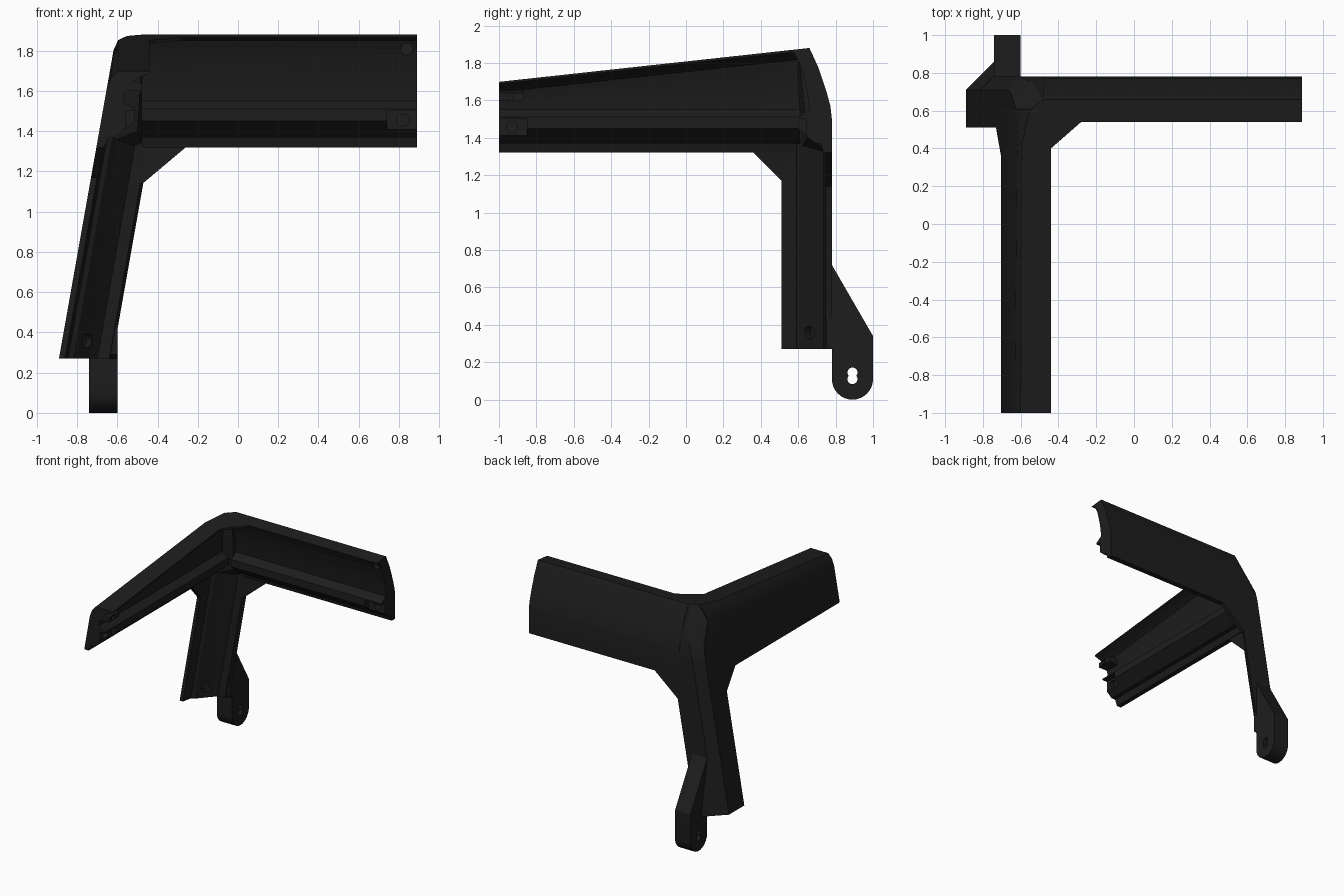
import bpy, bmesh, math
from mathutils import Vector

if "Cube" in bpy.data.objects:
    bpy.data.objects.remove(bpy.data.objects["Cube"])

mat = bpy.data.materials.new("charcoal plastic")
mat.diffuse_color = (0.0125, 0.0125, 0.0125, 1)
mat.use_nodes = True
mat.node_tree.nodes["Principled BSDF"].inputs["Base Color"].default_value = mat.diffuse_color


def volume(me):
    bm = bmesh.new()
    bm.from_mesh(me)
    v = bm.calc_volume(signed=True)
    bm.free()
    return v


def finish(name, bm):
    bmesh.ops.recalc_face_normals(bm, faces=bm.faces[:])
    if bm.calc_volume(signed=True) < 0:
        bmesh.ops.reverse_faces(bm, faces=bm.faces[:])
    me = bpy.data.meshes.new(name)
    bm.to_mesh(me)
    bm.free()
    me.materials.append(mat)
    ob = bpy.data.objects.new(name, me)
    bpy.context.collection.objects.link(ob)
    return ob


def loft(name, *rings):
    """Solid through matching rings."""
    bm = bmesh.new()
    rows = [[bm.verts.new(p) for p in r] for r in rings]
    n = len(rows[0])
    for a, b in zip(rows, rows[1:]):
        for i in range(n):
            j = (i + 1) % n
            bm.faces.new((a[i], a[j], b[j], b[i]))
    caps = [bm.faces.new(rows[0][::-1]), bm.faces.new(rows[-1])]
    bm.normal_update()
    bmesh.ops.triangulate(bm, faces=caps)
    return finish(name, bm)


def hull(name, points):
    bm = bmesh.new()
    for p in points:
        bm.verts.new(p)
    res = bmesh.ops.convex_hull(bm, input=bm.verts[:])
    junk = [g for g in res["geom_interior"] if isinstance(g, bmesh.types.BMVert)]
    bmesh.ops.delete(bm, geom=junk, context='VERTS')
    return finish(name, bm)


def box(lo, hi):
    return hull("cutter", [(x, y, z) for x in (lo[0], hi[0])
                           for y in (lo[1], hi[1]) for z in (lo[2], hi[2])])


def rod(center, axis, r, length):
    bm = bmesh.new()
    rot = Vector((0, 0, 1)).rotation_difference(Vector(axis)).to_matrix().to_4x4()
    rot.translation = center
    bmesh.ops.create_cone(bm, cap_ends=True, segments=20, radius1=r, radius2=r,
                          depth=length, matrix=rot)
    return finish("cutter", bm)


def cut(ob, *cutters):
    """Subtract each cutter, keeping the part whole if a cut goes wrong."""
    for c in cutters:
        before = ob.data.copy()
        v = volume(before)
        m = ob.modifiers.new("cut", 'BOOLEAN')
        m.operation, m.object, m.solver = 'DIFFERENCE', c, 'EXACT'
        bpy.context.view_layer.objects.active = ob
        bpy.ops.object.modifier_apply(modifier=m.name)
        if not 0.7 * v < volume(ob.data) < 1.05 * v:
            ob.data = before
        bpy.data.objects.remove(c)


def left(z):
    """x of the leaning left plane."""
    return -0.89 + (z - 0.27) * 0.177


def top(y):
    """z of the sloping top plane."""
    return 1.88 - (0.66 - y) * 0.109


# Side arm: hollow channel with a sharp top lip and an inner rail
sec = [(.66, 1.88), (.708, 1.775), (.75, 1.65), (.772, 1.57), (.78, 1.5), (.78, 1.32),
       (.735, 1.32), (.72, 1.37), (.69, 1.37), (.60, 1.45), (.60, 1.51),
       (.66, 1.55), (.645, 1.66), (.615, 1.78), (.58, 1.85), (.54, 1.867)]
side_arm = loft("side_arm", [(-.48, y, z) for y, z in sec], [(.89, y, z) for y, z in sec])
cut(side_arm,
    box((.74, .5, 1.375), (.95, .645, 1.50)),
    rod((.82, .66, 1.455), (0, 1, 0), .03, .12),
    rod((.84, .62, 1.81), (0, 1, 0), .03, .09))


# Front arm: same idea, tapering in height towards its free end
def front_section(y, ridge, shoulder):
    t = top(y)
    s = shoulder
    inner = [(left(1.32) + .04, 1.32), (left(1.37) + .05, 1.37), (-.61, 1.37),
             (-.515, 1.45), (-.515, 1.51), (-.57, 1.55),
             (-.56, 1.55 + (t - 1.55) * .45), (-.53, t - .055), (-.49, t - .03), (-.44, t - .012)]
    outer = [(-.44, t), (ridge, t), ((ridge + left(s)) / 2 - .006, (t + s) / 2 + .008),
             (left(s), s), (left(1.32), 1.32)]
    return [(x, y, z) for x, z in outer + inner]


front_arm = loft("front_arm", front_section(-1, -.60, 1.61), front_section(.42, -.595, 1.74),
                 front_section(.61, -.55, 1.76))
cut(front_arm,
    box((-.56, -1.1, 1.375), (-.4, -.85, 1.50)),
    rod((-.57, -.93, 1.455), (1, 0, 0), .03, .12))
# Screw pad tucked under the lip at the free end
pad = hull("upper_screw_pad", [(x, y, z) for y in (-1, -.87)
                               for x, z in ((-.63, 1.60), (-.63, 1.66), (-.55, 1.66),
                                            (-.48, 1.64), (-.48, 1.60))])
cut(pad, rod((-.48, -.94, 1.62), (1, 0, 0), .018, .06))

# Leaning leg: L-shaped wall with a chamfered outer edge and diagonal inner face
leg_sec = [(0, .51), (0, .71), (.07, .78), (.265, .78), (.25, .745), (.19, .735),
           (.175, .72), (.07, .60), (.045, .59), (.03, .51)]
leg = loft("leg", [(left(.27) + u, y, .27) for u, y in leg_sec],
           [(left(1.5) + u, y, 1.5) for u, y in leg_sec])
cut(leg, rod((-.755, .665, .36), (1, -1, 0), .035, .07))

# Solid corner joining the three arms
hull("corner", [(-.55, .605, top(.605)), (-.48, .66, 1.88),
                (-.47, .60, top(.60)), (left(1.76), .61, 1.76), (left(1.6), .70, 1.6),
                (left(1.5), .71, 1.5), (left(1.5) + .07, .78, 1.5), (-.54, .75, 1.65),
                (-.48, .75, 1.65), (-.47, .78, 1.5), (left(1.32), .71, 1.32),
                (left(1.32) + .07, .78, 1.32), (-.47, .78, 1.32),
                (left(1.5), .60, 1.5), (left(1.32), .60, 1.32), (-.50, .65, 1.40),
                (-.54, .62, 1.52)])

# Gussets bridging each pair of arms within their shared plane
g = [(-.50, 1.14), (-.474, 1.14), (-.462, 1.17), (-.31, 1.305), (-.26, 1.32),
     (-.26, 1.36), (-.50, 1.36)]
hull("back_gusset", [(x, y, z) for x, z in g for y in (.745, .78)])
g = [(.36, 1.32), (.40, 1.31), (.495, 1.21), (.51, 1.17), (.56, 1.17), (.56, 1.36), (.36, 1.36)]
hull("left_gusset", [(left(z) + d, y, z) for y, z in g for d in (0, .035)])
g = [(-.44, .40), (-.28, .54), (-.28, .57), (-.50, .57), (-.50, .40)]
hull("top_gusset", [(x, y, top(y) - d) for x, y in g for d in (0, .015)])

# Foot tab with rounded end and keyhole
prof = [(.75, .72), (.78, .72), (1.0, .34)]
prof += [(.89 + .11 * math.cos(a), .11 - .11 * math.sin(a))
         for a in [math.pi * i / 16 for i in range(17)]]
prof += [(.78, .27), (.75, .29)]
foot = loft("foot_tab", [(-.74, y, z) for y, z in prof], [(-.60, y, z) for y, z in prof])
cut(foot,
    rod((-.67, .89, .11), (1, 0, 0), .027, .3),
    rod((-.67, .89, .145), (1, 0, 0), .027, .3))

# Slanted web between leg edge and foot
hull("foot_web", [(-.89, .71, .27), (-.74, .86, .27), (-.74, .75, .27), (-.82, .74, .27),
                  (-.74, .784, .70), (left(.7), .714, .70), (-.74, .75, .70)])

# Smooth only the gentle curves
for ob in bpy.context.collection.objects:
    ob.select_set(True)
    bpy.context.view_layer.objects.active = ob
bpy.ops.object.shade_smooth_by_angle(angle=math.radians(20))
